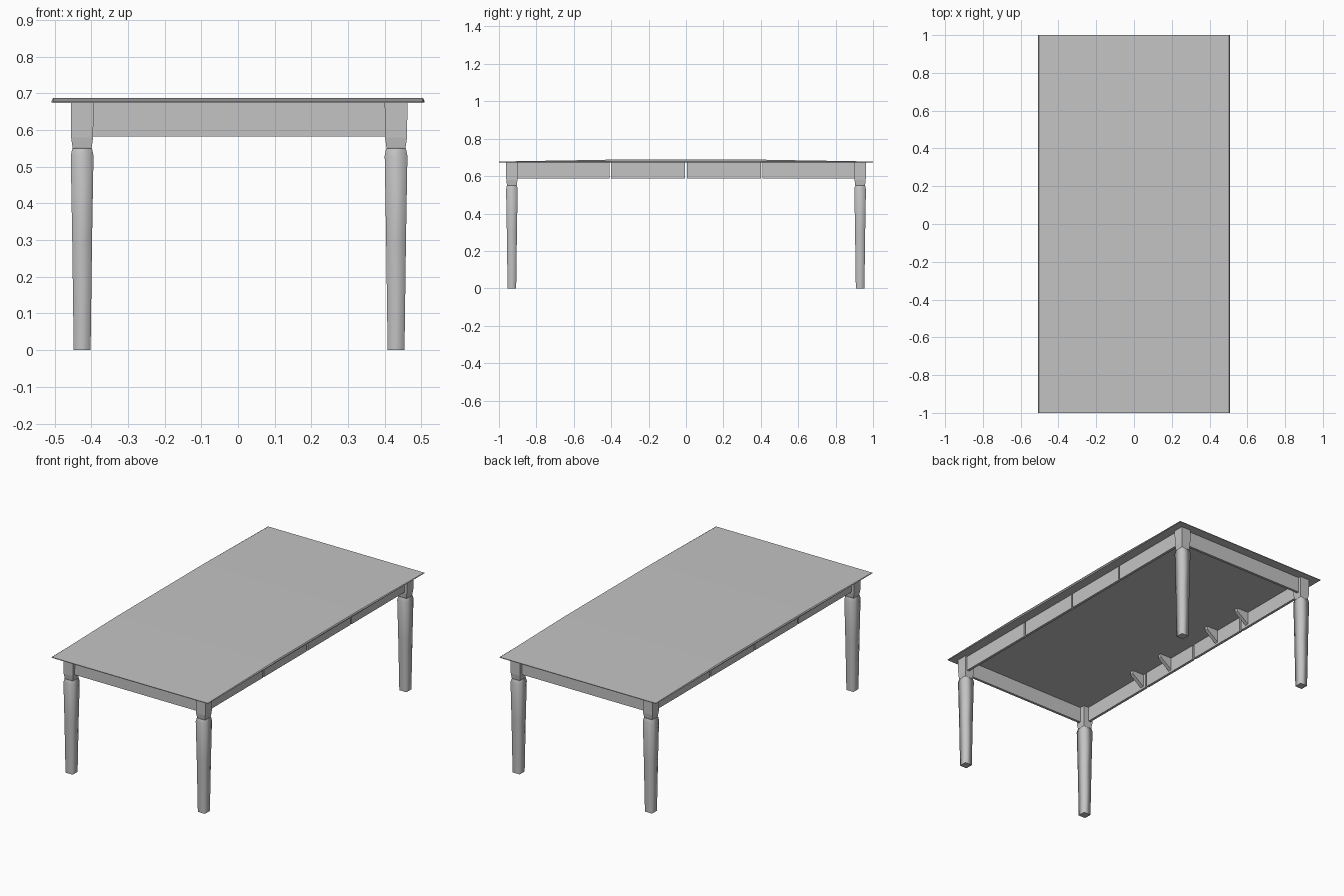
import bpy
import bmesh

cube = bpy.data.objects.get("Cube")
if cube:
    bpy.data.objects.remove(cube, do_unlink=True)

grey = bpy.data.materials.new("warm_grey")
grey.use_nodes = True
COLOUR = (0.55, 0.55, 0.55, 1)
grey.diffuse_color = COLOUR
grey.node_tree.nodes["Principled BSDF"].inputs["Base Color"].default_value = COLOUR


def loft(name, rings, smooth=False):
    """Skin a list of equal-length point rings and cap both ends."""
    bm = bmesh.new()
    loops = [[bm.verts.new(p) for p in ring] for ring in rings]
    n = len(loops[0])
    for a, b in zip(loops, loops[1:]):
        for i in range(n):
            j = (i + 1) % n
            bm.faces.new((a[i], a[j], b[j], b[i]))
    bm.faces.new(loops[0])
    bm.faces.new(loops[-1])
    bmesh.ops.recalc_face_normals(bm, faces=bm.faces)
    mesh = bpy.data.meshes.new(name)
    bm.to_mesh(mesh)
    bm.free()
    mesh.materials.append(grey)
    obj = bpy.data.objects.new(name, mesh)
    bpy.context.collection.objects.link(obj)
    if smooth:
        for face in mesh.polygons:
            face.use_smooth = len(face.vertices) == 4 and abs(face.normal.z) < 0.5
    return obj


def square(cx, cy, z, half):
    return [(cx + sx * half, cy + sy * half, z)
            for sx, sy in ((-1, -1), (1, -1), (1, 1), (-1, 1))]


def box(name, x0, x1, y0, y1, z0, z1):
    return loft(name, [[(x0, y0, z), (x1, y0, z), (x1, y1, z), (x0, y1, z)]
                       for z in (z0, z1)])


# Table top: thin at the ends, gently raised in the middle, softened long edges
UNDER = 0.674
rings = []
for y, top in ((-1, 0.678), (-0.4, 0.688), (0.4, 0.688), (1, 0.678)):
    mid = (UNDER + top) / 2
    rings.append([(-0.504, y, UNDER), (0.504, y, UNDER), (0.508, y, mid),
                  (0.504, y, top), (-0.504, y, top), (-0.508, y, mid)])
loft("table_top", rings)

# Legs: square block, narrow neck, tapered shaft
for sx, side in ((-1, "right"), (1, "left")):
    for sy, end in ((-1, "front"), (1, "back")):
        cx, cy = 0.003 + sx * 0.428, sy * 0.931
        loft(f"{end}_{side}_leg_block",
             [square(cx, cy, z, h) for z, h in
              ((0.545, 0.023), (0.552, 0.026), (0.58, 0.030), (UNDER, 0.031))])
        loft(f"{end}_{side}_leg_shaft",
             [square(cx, cy, z, h) for z, h in
              ((0, 0.023), (0.3, 0.027), (0.53, 0.031), (0.55, 0.027))], True)

# End aprons
for sy, end in ((-1, "front"), (1, "back")):
    box(f"{end}_apron", -0.395, 0.401, sy * 0.945, sy * 0.930, 0.583, UNDER)

# Side aprons, split into four lengths, with small braces behind them
for sx, side in ((-1, "right"), (1, "left")):
    outer, inner = 0.003 + sx * 0.445, 0.003 + sx * 0.430
    cuts = (-0.905, -0.405, 0, 0.405, 0.905)
    for i, (a, b) in enumerate(zip(cuts, cuts[1:])):
        box(f"{side}_apron_{i + 1}", inner, outer, a + 0.005, b - 0.005, 0.587, UNDER)
    for i, y in enumerate((-0.44, -0.2, 0.2, 0.46)):
        tip = inner - sx * 0.075
        loft(f"{side}_brace_{i + 1}",
             [[(inner, y + d, 0.60), (tip, y + d, 0.655),
               (tip, y + d, UNDER), (inner, y + d, UNDER)] for d in (-0.011, 0.011)])
